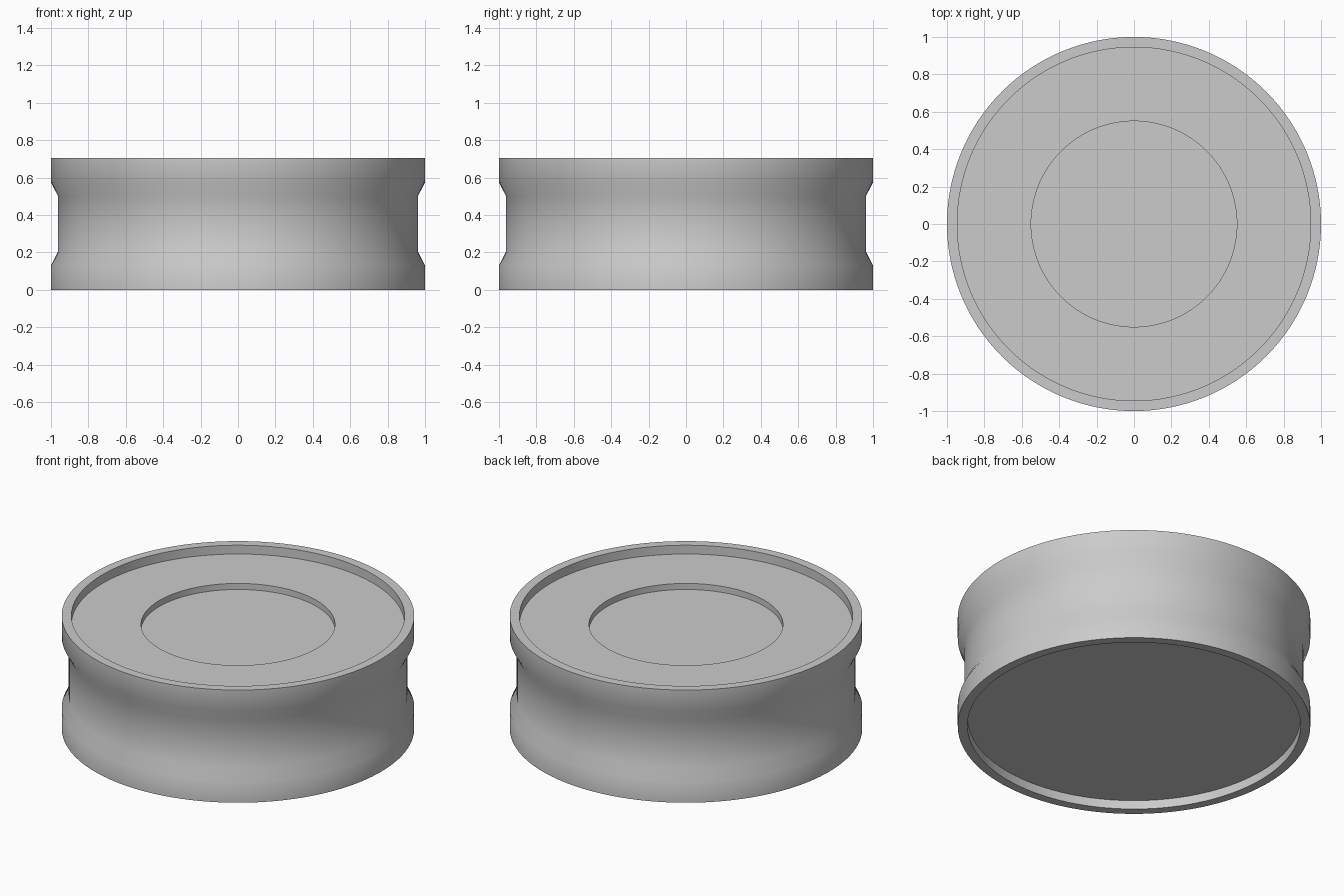
import bpy
import bmesh
from math import radians, tau
from mathutils import Matrix

cube = bpy.data.objects.get("Cube")
if cube:
    bpy.data.objects.remove(cube, do_unlink=True)

SEGMENTS = 128
HEIGHT = 0.705
RIM = 0.945       # inner radius of both rims
RECESS = 0.055    # depth of both rim recesses
PIT = 0.55        # radius of the central pit
WAIST = 0.962     # radius of the outer groove
floor_z = HEIGHT - RECESS
pit_z = floor_z - 0.038

grey = bpy.data.materials.new("plain grey")
grey.use_nodes = True
colour = (0.6, 0.6, 0.6, 1)
grey.diffuse_color = colour
grey.node_tree.nodes["Principled BSDF"].inputs["Base Color"].default_value = colour


def lathe(name, profile):
    """Spin a radius/height profile around z into a closed solid."""
    bm = bmesh.new()
    verts = [bm.verts.new((r, 0, z)) for r, z in profile]
    edges = [bm.edges.new(pair) for pair in zip(verts, verts[1:])]
    bmesh.ops.spin(bm, geom=verts + edges, cent=(0, 0, 0), axis=(0, 0, 1),
                   angle=tau, steps=SEGMENTS, use_merge=True)
    bmesh.ops.remove_doubles(bm, verts=bm.verts, dist=0.0001)
    bmesh.ops.recalc_face_normals(bm, faces=bm.faces)
    mesh = bpy.data.meshes.new(name)
    bm.to_mesh(mesh)
    bm.free()
    obj = bpy.data.objects.new(name, mesh)
    bpy.context.collection.objects.link(obj)
    mesh.materials.append(grey)
    bpy.ops.object.select_all(action="DESELECT")
    obj.select_set(True)
    bpy.context.view_layer.objects.active = obj
    bpy.ops.object.shade_smooth_by_angle(angle=radians(35))
    return obj


# Grooved round body: recessed underside, waisted side, recessed top with pit
lathe("grooved_disc_body", [
    (0, RECESS), (RIM, RECESS), (RIM, 0), (1, 0),
    (1, 0.13), (WAIST, 0.205), (WAIST, 0.5), (1, 0.575),
    (1, HEIGHT), (RIM, HEIGHT), (RIM, floor_z),
    (PIT, floor_z), (PIT, pit_z), (0, pit_z),
])
